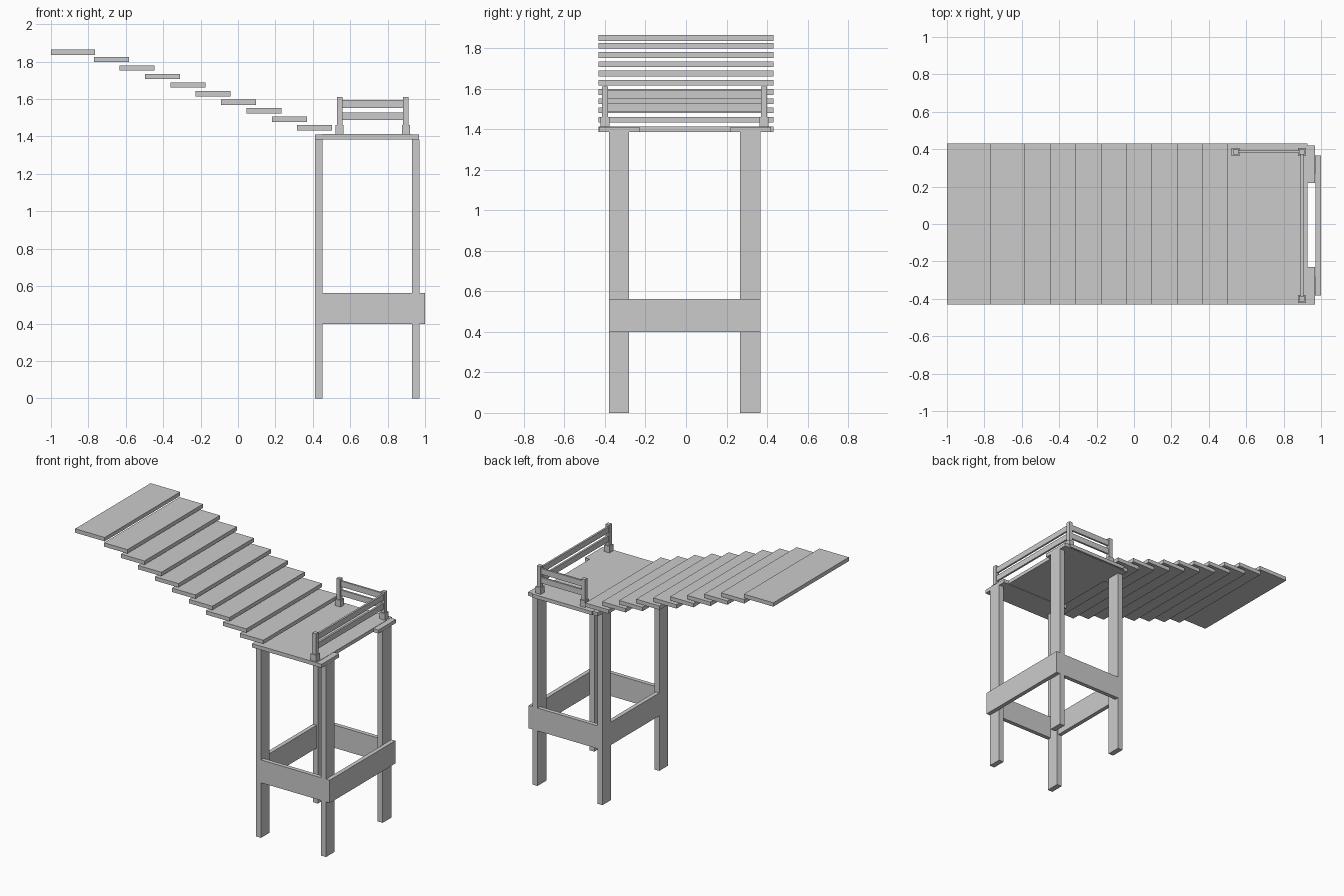
import bpy, bmesh

if "Cube" in bpy.data.objects:
    bpy.data.objects.remove(bpy.data.objects["Cube"])


def box(name, x, y, z):
    """Axis-aligned box from (min, max) ranges."""
    bm = bmesh.new()
    bmesh.ops.create_cube(bm, size=1)
    for v in bm.verts:
        for i, r in enumerate((x, y, z)):
            v.co[i] = r[0] if v.co[i] < 0 else r[1]
    me = bpy.data.meshes.new(name)
    bm.to_mesh(me)
    bm.free()
    ob = bpy.data.objects.new(name, me)
    bpy.context.collection.objects.link(ob)
    return ob


W = (-0.431, 0.431)

# Floating stair treads, wide top landing first
box("top_tread", (-1.0, -0.764), W, (1.836, 1.864))
for i in range(9):
    x, z = -0.769 + 0.1357 * i, 1.811 - 0.0455 * i
    box(f"tread_{i + 1}", (x, x + 0.187), W, (z - 0.014, z + 0.014))

# Platform: bottom tread slab resting on two side planks
box("platform_slab", (0.45, 0.928), W, (1.387, 1.413))
box("front_plank", (0.412, 0.969), (-0.43, -0.23), (1.385, 1.411))
box("back_plank", (0.412, 0.969), (0.219, 0.42), (1.385, 1.411))

# Legs
for side, y in (("front", (-0.381, -0.282)), ("back", (0.267, 0.367))):
    for end, x in (("left", (0.411, 0.451)), ("right", (0.93, 0.97))):
        box(f"{side}_{end}_leg", x, y, (0, 1.385))

# Lower braces
BZ = (0.398, 0.563)
box("front_brace", (0.451, 0.93), (-0.381, -0.351), BZ)
box("back_brace", (0.451, 0.93), (0.337, 0.367), BZ)
box("left_brace", (0.411, 0.441), (-0.282, 0.267), BZ)
box("right_brace", (0.97, 1.0), (-0.381, 0.367), BZ)

# Railing posts with thicker feet
for name, px, py in (("back_left", 0.543, 0.385), ("corner", 0.898, 0.385),
                     ("front_right", 0.898, -0.4)):
    for part, r, z in (("post", 0.0145, (1.41, 1.61)), ("post_foot", 0.0215, (1.41, 1.46))):
        box(f"{name}_{part}", (px - r, px + r), (py - r, py + r), z)

# Two rails on each railed side
for level, z in (("lower", (1.487, 1.529)), ("upper", (1.552, 1.594))):
    box(f"back_{level}_rail", (0.555, 0.887), (0.379, 0.393), z)
    box(f"right_{level}_rail", (0.891, 0.905), (-0.387, 0.373), z)
